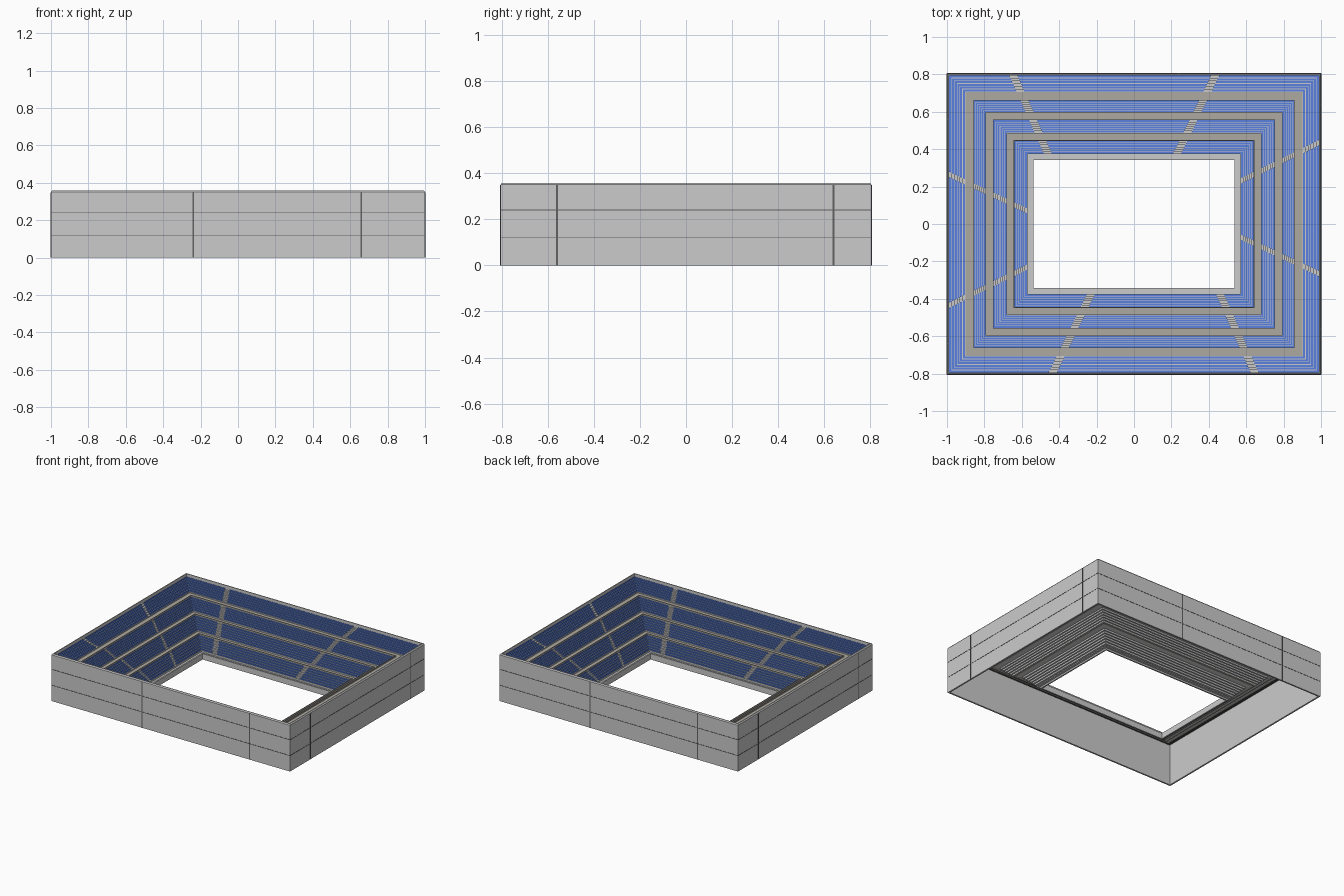
import bpy

if "Cube" in bpy.data.objects:
    bpy.data.objects.remove(bpy.data.objects["Cube"])

HX, HY = 1.0, 0.805          # outer half sizes


def material(name, rgb):
    m = bpy.data.materials.new(name)
    m.diffuse_color = (*rgb, 1)
    m.use_nodes = True
    m.node_tree.nodes["Principled BSDF"].inputs["Base Color"].default_value = m.diffuse_color
    return m


blue = material("seat_blue", (0.10, 0.22, 0.75))
dark = material("dark_joint", (0.12, 0.12, 0.12))
stone = material("walkway_stone", (0.42, 0.40, 0.36))


def make(name, verts, faces, mat=None):
    me = bpy.data.meshes.new(name)
    me.from_pydata(verts, [], faces)
    me.update()
    ob = bpy.data.objects.new(name, me)
    bpy.context.collection.objects.link(ob)
    if mat:
        me.materials.append(mat)
    # consistent outward normals
    import bmesh
    bm = bmesh.new()
    bm.from_mesh(me)
    bmesh.ops.recalc_face_normals(bm, faces=bm.faces)
    bm.to_mesh(me)
    bm.free()
    return ob


def ring(name, profile, mat=None):
    """Sweep a closed (inset, z) profile round the rectangle."""
    n = len(profile)
    verts, faces = [], []
    for sx, sy in ((-1, -1), (1, -1), (1, 1), (-1, 1)):
        verts += [(sx * (HX - d), sy * (HY - d), z) for d, z in profile]
    for k in range(4):
        a, b = k * n, ((k + 1) % 4) * n
        for i in range(n):
            j = (i + 1) % n
            faces.append((a + i, a + j, b + j, b + i))
    return make(name, verts, faces, mat)


def box_profile(d0, d1, z0, z1):
    return [(d0, z0), (d1, z0), (d1, z1), (d0, z1)]


def place(side, s, d, z):
    """Map distance along a side, inset and height to a point."""
    x, y = (s, d - HY) if side % 2 == 0 else (HX - d, s)
    return (x, y, z) if side < 2 else (-x, -y, z)


# Outer shell: thin wall with a narrower lip
ring("outer_wall", [(0, 0), (0.012, 0), (0.012, 0.358), (0.006, 0.358), (0, 0.35)])

# Stepped bowl: (start inset, end inset, top z, bottom z, rows)
tiers = [(0.012, 0.10, 0.325, 0.268, 6),
         (0.145, 0.21, 0.258, 0.195, 6),
         (0.25, 0.32, 0.186, 0.118, 6),
         (0.36, 0.43, 0.109, 0.036, 6)]
top, rows = [], []
for d0, d1, z0, z1, n in tiers:
    w, h = (d1 - d0) / n, (z0 - z1) / n
    for i in range(n):
        d, z = d0 + i * w, z0 - i * h
        top += [(d, z), (d + w, z)]
        rows.append((d, z, w, h))
    top.append((d1, z1))
top += [(0.463, 0.036)]
under = [(max(d - 0.004, 0.012), z - 0.01) for d, z in reversed(top)]
ring("stepped_bowl", top + under)

# Walkways between tiers, with a low curb on the inner edge
for i in range(3):
    a, b, z = tiers[i][1], tiers[i + 1][0], tiers[i][3]
    ring(f"walkway_{i + 1}", box_profile(a, b, z - 0.014, z + 0.002), stone)
    ring(f"walkway_curb_{i + 1}", box_profile(b - 0.004, b, z, z + 0.012), stone)

# Wall and ledge round the field opening
ring("field_wall", box_profile(0.452, 0.463, 0, 0.044))
ring("field_ledge", box_profile(0.435, 0.463, 0.012, 0.02))

# Aisles per side: along-position at inset 0 and at inset 0.43, half width
aisles = [[(-0.44, -0.23, 0.021), (0.65, 0.46, 0.021)],
          [(-0.27, -0.07, 0.014), (0.44, 0.23, 0.014)]]

# Seat rows: L-shaped strips mitred at the corners and cut at the aisles
verts, faces = [], []
for side in range(4):
    half = (HX, HY)[side % 2]
    ends = [(-half, 1.0)]                      # s = a + b * d
    for s0, s1, hw in aisles[side % 2]:
        b = (s1 - s0) / 0.43
        ends += [(s0 - hw, b), (s0 + hw, b)]
    ends.append((half, -1.0))
    for d, z, w, h in rows:
        prof = [(d, z), (d + 0.75 * w, z), (d + 0.75 * w, z + 0.004),
                (d + 0.22 * w, z + 0.004), (d + 0.22 * w, z + 0.010), (d, z + 0.010)]
        n = len(prof)
        for e in range(0, len(ends), 2):
            o = len(verts)
            for a, b in ends[e:e + 2]:
                verts += [place(side, a + b * q, q, r) for q, r in prof]
            faces += [(o + i, o + (i + 1) % n, o + n + (i + 1) % n, o + n + i)
                      for i in range(n)]
            faces += [tuple(range(o, o + n)), tuple(range(o + n, o + 2 * n))]
make("seat_rows", verts, faces, blue)


def strip(name, side, s0, s1, z0, z1):
    """Thin strip on the outside of a wall."""
    v = [place(side, s, d, z) for s in (s0, s1) for d in (-0.0015, 0.003) for z in (z0, z1)]
    f = [(0, 1, 3, 2), (4, 5, 7, 6), (0, 1, 5, 4), (2, 3, 7, 6), (0, 2, 6, 4), (1, 3, 7, 5)]
    make(name, v, f, dark)


# Facade joints: two storey lines and two vertical joints per side
for side in range(4):
    half = (HX, HY)[side % 2]
    for z in (0.12, 0.24):
        strip("storey_joint", side, -half, half, z - 0.002, z + 0.002)
    for s in ((-0.24, 0.66), (-0.56, 0.64))[side % 2]:
        strip("vertical_joint", side, s - 0.004, s + 0.004, 0, 0.348)
